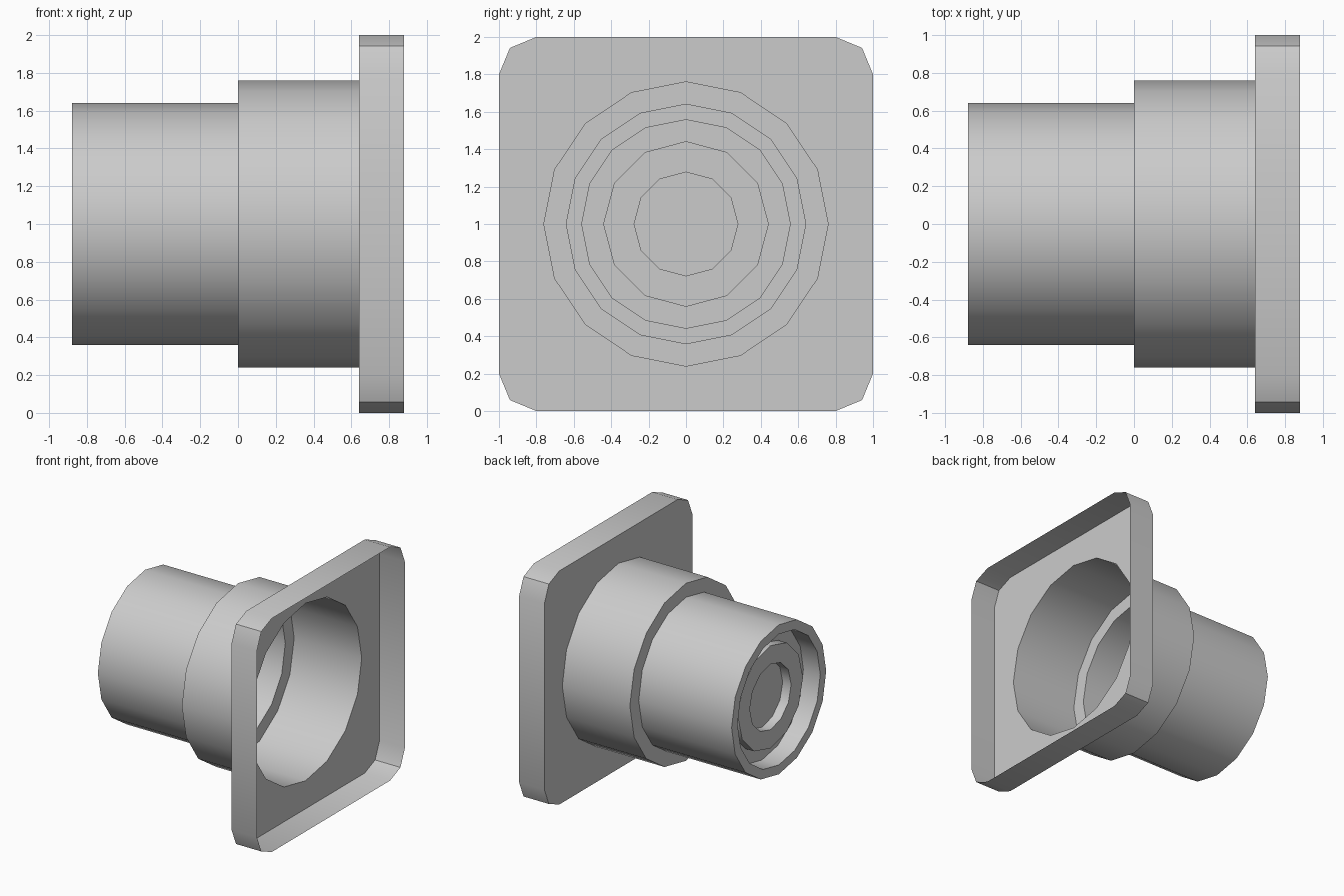
import bpy
import bmesh
from math import sin, cos, tau, radians

cube = bpy.data.objects.get("Cube")
if cube:
    bpy.data.objects.remove(cube, do_unlink=True)

GREY = (0.6, 0.6, 0.6, 1.0)
grey = bpy.data.materials.new("plain_grey")
grey.use_nodes = True
grey.diffuse_color = GREY
grey.node_tree.nodes["Principled BSDF"].inputs["Base Color"].default_value = GREY


def circle(radius, sides=16):
    """Outline of a round section as (y, z) pairs about the axis."""
    return [(radius * sin(tau * i / sides), radius * cos(tau * i / sides))
            for i in range(sides)]


def rounded_square(half, corner):
    """Square outline with each corner rounded in two steps."""
    inner = half - corner
    points = []
    for quarter, (sy, sz) in enumerate([(1, 1), (-1, 1), (-1, -1), (1, -1)]):
        for step in range(3):
            a = tau * (quarter * 2 + step) / 8
            points.append((sy * inner + corner * cos(a), sz * inner + corner * sin(a)))
    return points


def sheet(name, sections):
    """Thin shell through (x, outline) sections; equal x gives a flat ring."""
    bm = bmesh.new()
    loops = [[bm.verts.new((x, y, z + 1)) for y, z in outline]
             for x, outline in sections]

    def ring_edges(loop):
        edges = []
        for a, b in zip(loop, loop[1:] + loop[:1]):
            edges.append(bm.edges.get((a, b)) or bm.edges.new((a, b)))
        return edges

    for (xa, _), (xb, _), la, lb in zip(sections, sections[1:], loops, loops[1:]):
        if xa == xb:
            bmesh.ops.triangle_fill(bm, edges=ring_edges(la) + ring_edges(lb),
                                    use_beauty=True, normal=(-1, 0, 0))
        else:
            n = len(la)
            for i in range(n):
                j = (i + 1) % n
                bm.faces.new((la[i], la[j], lb[j], lb[i]))
    return finish(name, bm, loops[-1])


def finish(name, bm, last_loop):
    # Close the end of the innermost part
    if name == "end_boss":
        bm.faces.new(last_loop)
    bmesh.ops.recalc_face_normals(bm, faces=bm.faces[:])
    bm.normal_update()
    # Flat rings face the tube end
    if sum(f.normal.x * f.calc_area() for f in bm.faces) > 0:
        bmesh.ops.reverse_faces(bm, faces=bm.faces[:])
    mesh = bpy.data.meshes.new(name)
    bm.to_mesh(mesh)
    bm.free()
    mesh.materials.append(grey)
    obj = bpy.data.objects.new(name, mesh)
    bpy.context.collection.objects.link(obj)
    bpy.ops.object.select_all(action="DESELECT")
    obj.select_set(True)
    bpy.context.view_layer.objects.active = obj
    bpy.ops.object.shade_smooth_by_angle(angle=radians(35))
    return obj


# Stations along the axis
LIP, PLATE, STEP, END = 0.88, 0.64, 0.0, -0.88
BOSS, GROOVE = -0.80, -0.72

# Square open pan with a round hole
square = rounded_square(1.0, 0.2)
sheet("square_flange", [(LIP, square), (PLATE, square), (PLATE, circle(0.76))])

# Wide collar and its step down
sheet("wide_collar", [(PLATE, circle(0.76)), (STEP, circle(0.76)), (STEP, circle(0.64))])

# Narrow tube with a rim turned back inside
sheet("narrow_tube", [(STEP, circle(0.64)), (END, circle(0.64)),
                      (END, circle(0.56)), (GROOVE, circle(0.56))])

# Groove floor, raised ring and sunken centre
sheet("end_boss", [(GROOVE, circle(0.56)), (GROOVE, circle(0.44, 12)),
                   (BOSS, circle(0.44, 12)), (BOSS, circle(0.28, 12)),
                   (GROOVE, circle(0.28, 12))])
